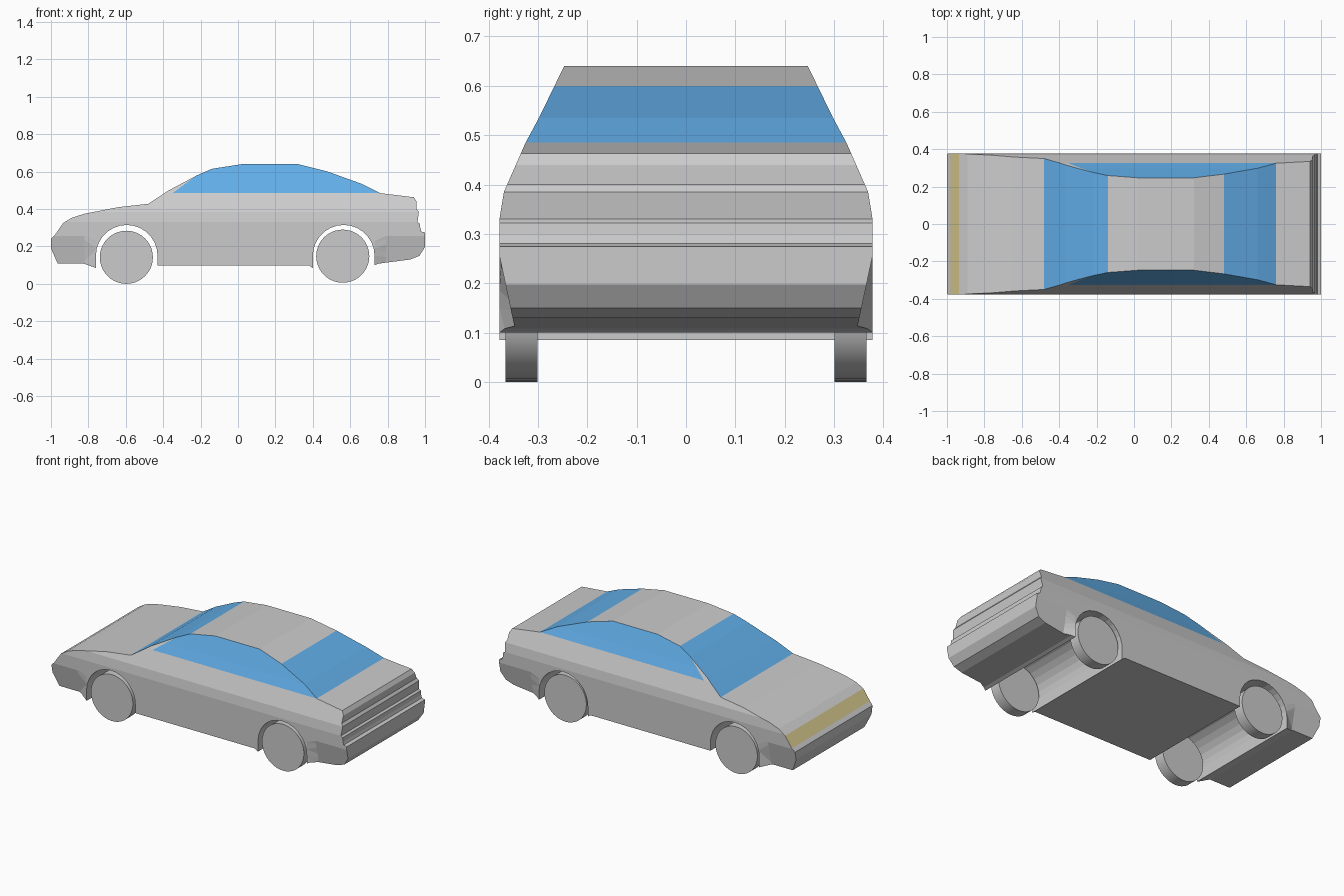
import bpy, bmesh, math
from mathutils import Vector

if "Cube" in bpy.data.objects:
    bpy.data.objects.remove(bpy.data.objects["Cube"])


def material(name, color):
    m = bpy.data.materials.new(name)
    m.diffuse_color = (*color, 1)
    m.use_nodes = True
    m.node_tree.nodes["Principled BSDF"].inputs["Base Color"].default_value = m.diffuse_color
    return m


def arch(cx, cz=0.15, r=0.165, n=14):
    return [(cx + r * math.cos(math.pi * i / n), cz + r * math.sin(math.pi * i / n))
            for i in range(n + 1)]


def lerp_table(table, v):
    for (a, wa), (b, wb) in zip(table, table[1:]):
        if v <= b:
            return wa + (wb - wa) * max(0, (v - a) / (b - a))
    return table[-1][1]


# Side profile: nose, bonnet, roof, tail, then underside with wheel arches
profile = [(-1, 0.19), (-1, 0.24), (-0.98, 0.26), (-0.935, 0.325), (-0.89, 0.353),
           (-0.82, 0.375), (-0.64, 0.41), (-0.48, 0.428), (-0.37, 0.50), (-0.22, 0.58),
           (-0.14, 0.615), (0.02, 0.64), (0.32, 0.64), (0.48, 0.60), (0.66, 0.535),
           (0.76, 0.485), (0.94, 0.463), (0.955, 0.44), (0.955, 0.40), (0.967, 0.385),
           (0.96, 0.33), (0.972, 0.322), (0.975, 0.297), (0.98, 0.28), (1.0, 0.274),
           (1.0, 0.197), (0.97, 0.15), (0.92, 0.13), (0.75, 0.108), (0.73, 0.10)]
profile += arch(0.565)
profile += [(0.40, 0.085), (0.38, 0.098), (-0.43, 0.098)]
profile += arch(-0.595)
profile += [(-0.76, 0.085), (-0.83, 0.11), (-0.965, 0.11)]

# Half width against height
widths = [(0.0, 0.378), (0.33, 0.378), (0.385, 0.369), (0.485, 0.325),
          (0.535, 0.298), (0.64, 0.247)]

# Body: extruded profile
bm = bmesh.new()
cap = bm.faces.new([bm.verts.new((x, -0.378, z)) for x, z in profile])
ext = bmesh.ops.extrude_face_region(bm, geom=[cap], use_keep_orig=True)
for v in ext["geom"]:
    if isinstance(v, bmesh.types.BMVert):
        v.co.y = 0.378
bmesh.ops.triangulate(bm, faces=[f for f in bm.faces if len(f.verts) > 4])

# Cut along shoulder lines, bumper corners and the slanted front pillar
cuts = [((0, 0, z), (0, 0, 1)) for z in (0.255, 0.33, 0.385, 0.485, 0.535)]
cuts += [((x, 0, 0), (1, 0, 0)) for x in (-0.82, -0.76, 0.73, 0.79)]
cuts += [((-0.35, 0, 0.485), (0.11, 0, -0.15))]
for co, no in cuts:
    bmesh.ops.bisect_plane(bm, geom=bm.verts[:] + bm.edges[:] + bm.faces[:],
                           plane_co=co, plane_no=no, dist=1e-5)

# Tumblehome and tucked-in bumper corners
for v in bm.verts:
    x, y, z = v.co
    w = lerp_table(widths, z)
    over = min(1, max(0, max(x - 0.73, -0.76 - x) / 0.06))
    w -= 0.033 * over * max(0, 0.255 - z) / 0.155
    v.co.y = math.copysign(w, y)
bmesh.ops.recalc_face_normals(bm, faces=bm.faces[:])

# Glass and headlight faces
for f in bm.faces:
    f.normal_update()
    c, n = f.calc_center_median(), f.normal
    if abs(n.y) > 0.5:
        if c.z > 0.485 and (c - Vector((-0.35, 0, 0.485))).dot(Vector((0.11, 0, -0.15))) > 0:
            f.material_index = 1
    elif n.z > 0.1:
        if -0.48 < c.x < -0.14 or 0.48 < c.x < 0.76:
            f.material_index = 1
        elif -0.98 < c.x < -0.935:
            f.material_index = 2
bmesh.ops.dissolve_limit(bm, angle_limit=0.005, verts=bm.verts[:], edges=bm.edges[:],
                         delimit={'MATERIAL'})
mesh = bpy.data.meshes.new("car_body")
bm.to_mesh(mesh)
bm.free()
for m in (material("paint", (0.8, 0.8, 0.8)), material("glass", (0.12, 0.42, 0.8)),
          material("headlight", (0.75, 0.65, 0.3))):
    mesh.materials.append(m)
bpy.context.collection.objects.link(bpy.data.objects.new("car_body", mesh))

# Wheels
for end, x, z in (("front", -0.597, 0.142), ("rear", 0.56, 0.148)):
    for side, s in (("near", -1), ("far", 1)):
        bpy.ops.mesh.primitive_cylinder_add(vertices=40, radius=0.142, depth=0.065,
                                            location=(x, s * 0.333, z),
                                            rotation=(math.pi / 2, 0, 0))
        bpy.context.object.name = f"{end}_wheel_{side}"
        bpy.ops.object.shade_smooth_by_angle()
